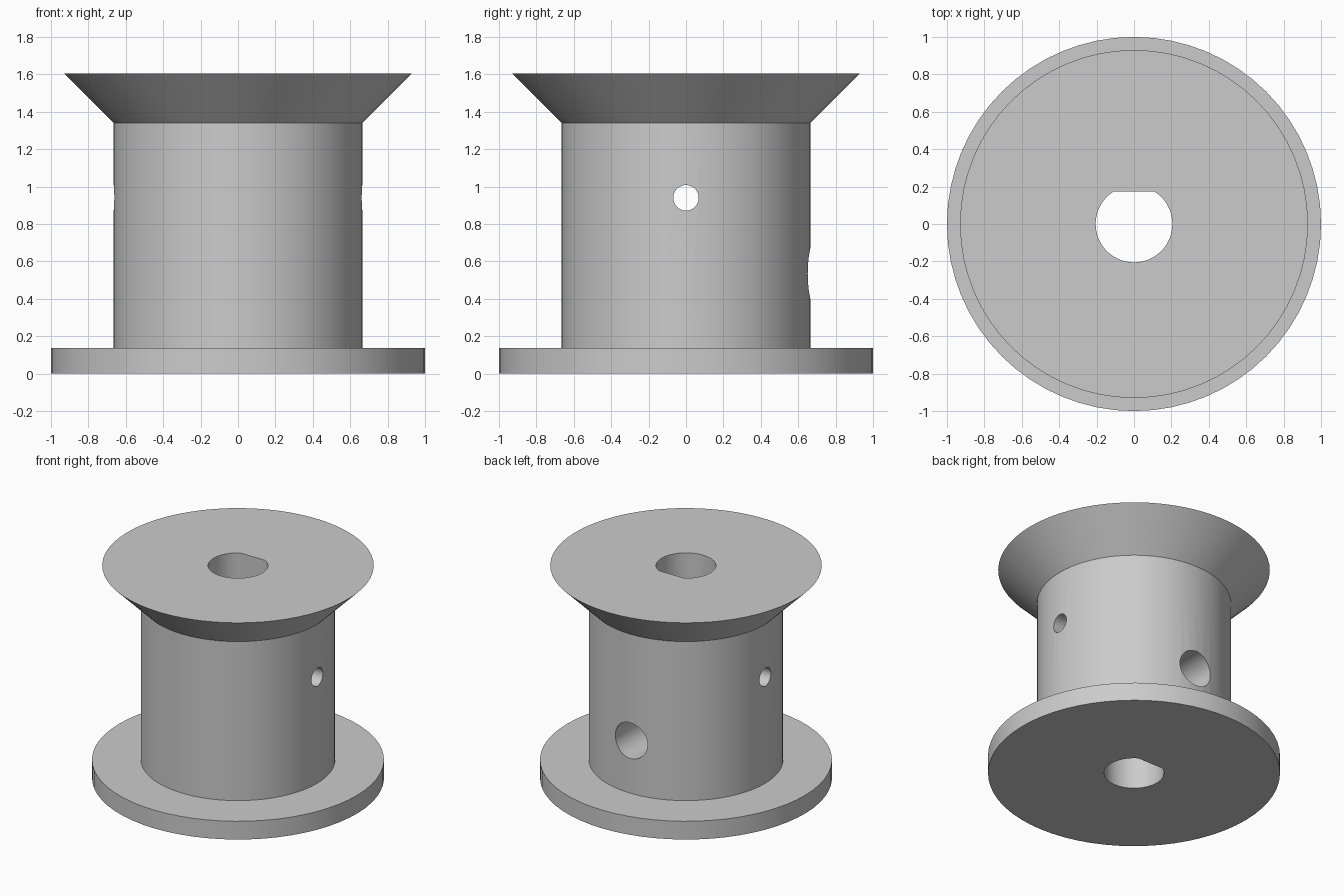
import bpy
import bmesh
from math import asin, cos, sin, pi, radians

cube = bpy.data.objects.get("Cube")
if cube:
    bpy.data.objects.remove(cube, do_unlink=True)

grey = bpy.data.materials.new("light grey")
grey.use_nodes = True
colour = (0.6, 0.6, 0.6, 1)
grey.diffuse_color = colour
grey.node_tree.nodes["Principled BSDF"].inputs["Base Color"].default_value = colour

SEGMENTS = 64
BORE_RADIUS = 0.205
BORE_FLAT = 0.175


def make_object(name, bm):
    bmesh.ops.recalc_face_normals(bm, faces=bm.faces)
    mesh = bpy.data.meshes.new(name)
    bm.to_mesh(mesh)
    bm.free()
    mesh.materials.append(grey)
    obj = bpy.data.objects.new(name, mesh)
    bpy.context.collection.objects.link(obj)
    return obj


def lathe(name, profile):
    """Stack rings of (radius, height) into a capped solid."""
    bm = bmesh.new()
    rings = []
    for r, z in profile:
        rings.append([bm.verts.new((r * cos(2 * pi * i / SEGMENTS),
                                    r * sin(2 * pi * i / SEGMENTS), z))
                      for i in range(SEGMENTS)])
    for low, high in zip(rings, rings[1:]):
        for i in range(SEGMENTS):
            j = (i + 1) % SEGMENTS
            bm.faces.new((low[i], low[j], high[j], high[i]))
    bm.faces.new(rings[0])
    bm.faces.new(rings[-1])
    return make_object(name, bm)


def d_bore_cutter():
    """Round shaft with one flat side towards the back."""
    bm = bmesh.new()
    a = asin(BORE_FLAT / BORE_RADIUS)
    start, sweep = pi - a, pi + 2 * a
    outline = [bm.verts.new((BORE_RADIUS * cos(start + sweep * i / SEGMENTS),
                             BORE_RADIUS * sin(start + sweep * i / SEGMENTS), -0.2))
               for i in range(SEGMENTS + 1)]
    face = bm.faces.new(outline)
    top = bmesh.ops.extrude_face_region(bm, geom=[face])["geom"]
    bmesh.ops.translate(bm, vec=(0, 0, 2.2),
                        verts=[v for v in top if isinstance(v, bmesh.types.BMVert)])
    return make_object("bore_cutter", bm)


def round_cutter(name, radius, length, location, rotation):
    bpy.ops.mesh.primitive_cylinder_add(vertices=48, radius=radius, depth=length,
                                        location=location, rotation=rotation)
    obj = bpy.context.object
    obj.name = name
    obj.data.materials.append(grey)
    return obj


# Flat base flange, straight drum and flared top flange
spool = lathe("spool", [(1.0, 0), (1.0, 0.138), (0.665, 0.138),
                        (0.665, 1.34), (0.93, 1.605)])

# Shaft bore, cross hole and set screw hole at the back
cutters = [
    d_bore_cutter(),
    round_cutter("cross_hole_cutter", 0.068, 2, (0, 0, 0.94), (0, pi / 2, 0)),
    round_cutter("screw_hole_cutter", 0.135, 1, (0, 0.55, 0.535), (pi / 2, 0, 0)),
]
cutters[2].scale.z = 0.9

for cutter in cutters:
    cutter.hide_render = True
    bpy.ops.object.select_all(action="DESELECT")
    spool.select_set(True)
    bpy.context.view_layer.objects.active = spool
    cut = spool.modifiers.new(cutter.name, "BOOLEAN")
    cut.operation = "DIFFERENCE"
    cut.solver = "EXACT"
    cut.object = cutter
    bpy.ops.object.modifier_apply(modifier=cut.name)
    bpy.data.objects.remove(cutter, do_unlink=True)

# Soft round walls with crisp rims
bpy.ops.object.shade_smooth_by_angle(angle=radians(30))
